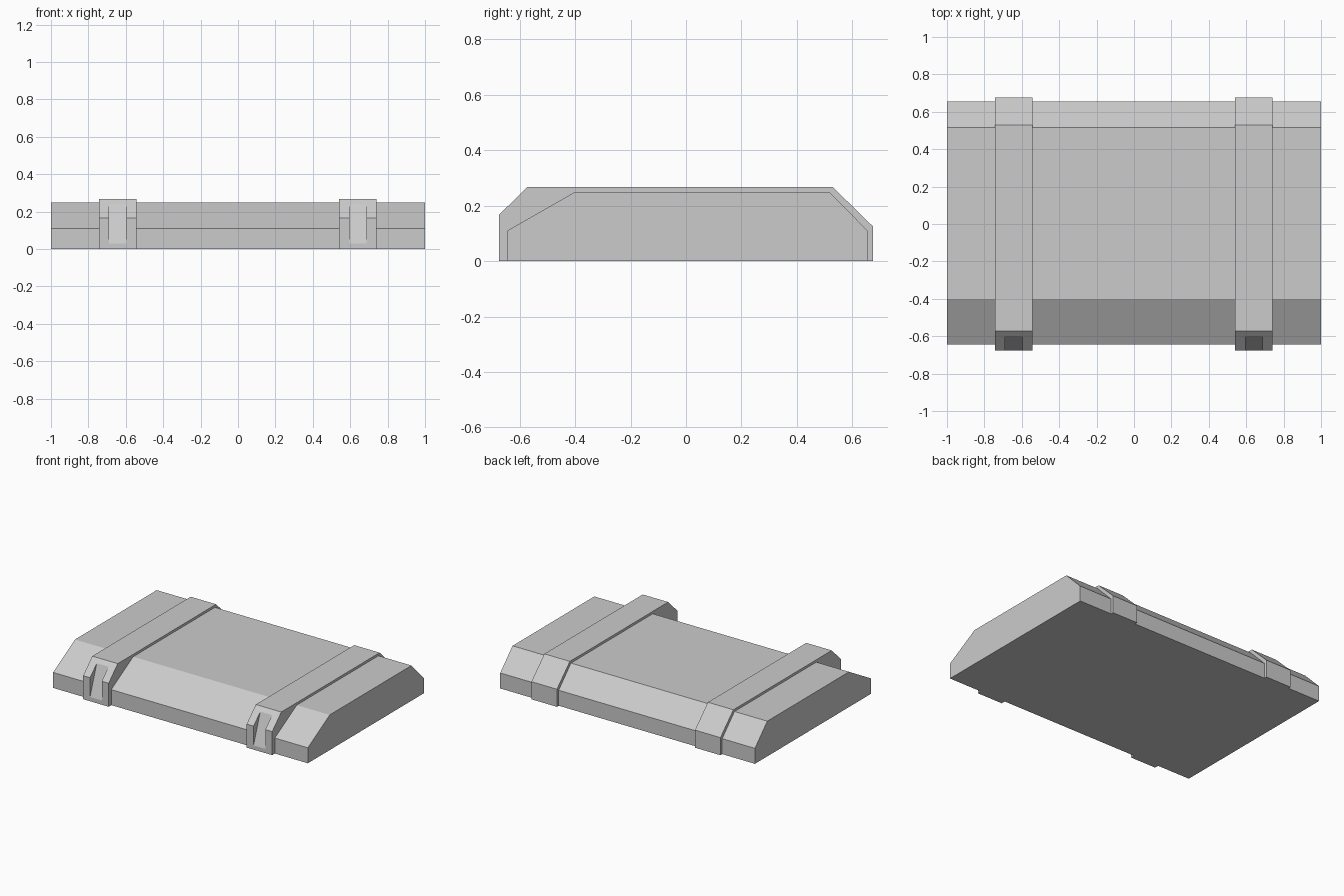
import bpy
import bmesh

default_cube = bpy.data.objects.get("Cube")
if default_cube:
    bpy.data.objects.remove(default_cube, do_unlink=True)

grey = bpy.data.materials.new("plain grey")
grey.use_nodes = True
grey.diffuse_color = (0.6, 0.6, 0.6, 1)
grey.node_tree.nodes["Principled BSDF"].inputs["Base Color"].default_value = (0.6, 0.6, 0.6, 1)


def extrude_profile(name, profile, x_centre, width):
    """Sweep a closed (y, z) profile along x into a solid with flat faces."""
    bm = bmesh.new()
    start = x_centre - width / 2
    face = bm.faces.new([bm.verts.new((start, y, z)) for y, z in profile])
    swept = bmesh.ops.extrude_face_region(bm, geom=[face])["geom"]
    verts = [v for v in swept if isinstance(v, bmesh.types.BMVert)]
    bmesh.ops.translate(bm, verts=verts, vec=(width, 0, 0))
    bmesh.ops.recalc_face_normals(bm, faces=bm.faces)
    mesh = bpy.data.meshes.new(name)
    bm.to_mesh(mesh)
    bm.free()
    mesh.materials.append(grey)
    obj = bpy.data.objects.new(name, mesh)
    bpy.context.collection.objects.link(obj)
    return obj


BODY = [(-0.645, 0), (-0.645, 0.11), (-0.40, 0.25),
        (0.517, 0.25), (0.655, 0.11), (0.655, 0)]
STRAP = [(-0.675, 0), (-0.675, 0.167), (-0.573, 0.267),
         (0.53, 0.267), (0.675, 0.125), (0.675, 0)]
# Wedge whose slanted side becomes the sloping back of the notch
NOTCH = [(-0.70, -0.04), (-0.575, 0.31), (-0.70, 0.31)]

# Main slab with chamfered front and back
extrude_profile("body", BODY, 0, 2.0)

# Two raised straps, each with a wedge notch cut in its front end
for side, x in (("right", -0.643), ("left", 0.641)):
    strap = extrude_profile(f"{side}_strap", STRAP, x, 0.2)
    cutter = extrude_profile(f"{side}_notch_cutter", NOTCH, x, 0.092)
    cutter.hide_render = True
    cutter.hide_set(True)
    cut = strap.modifiers.new("notch", 'BOOLEAN')
    cut.operation = 'DIFFERENCE'
    cut.solver = 'EXACT'
    cut.object = cutter
